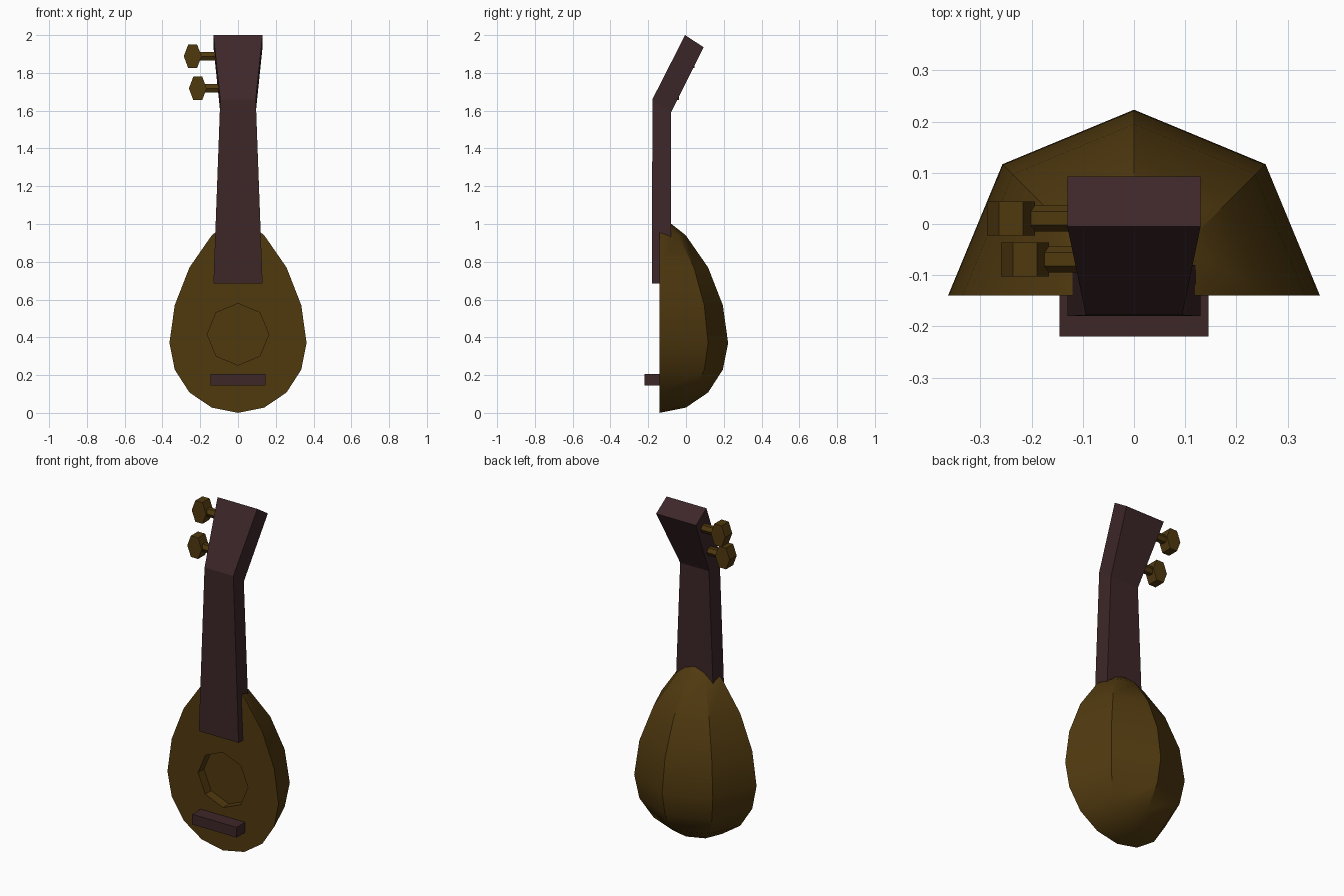
import bpy, bmesh, math
from mathutils import Matrix, Vector

if "Cube" in bpy.data.objects:
    bpy.data.objects.remove(bpy.data.objects["Cube"])


def material(name, rgb):
    m = bpy.data.materials.new(name)
    m.diffuse_color = (*rgb, 1)
    m.use_nodes = True
    m.node_tree.nodes["Principled BSDF"].inputs["Base Color"].default_value = m.diffuse_color
    return m


GOLD = material("golden brown wood", (0.080, 0.041, 0.0048))
DARK = material("dark red wood", (0.047, 0.020, 0.022))


def finish(bm, name, mat):
    bmesh.ops.recalc_face_normals(bm, faces=bm.faces[:])
    me = bpy.data.meshes.new(name)
    bm.to_mesh(me)
    bm.free()
    me.materials.append(mat)
    ob = bpy.data.objects.new(name, me)
    bpy.context.collection.objects.link(ob)
    return ob


def prism(name, points, offset, mat):
    """Closed polygon swept along an offset vector."""
    bm = bmesh.new()
    face = bm.faces.new([bm.verts.new(p) for p in points])
    new = bmesh.ops.extrude_face_region(bm, geom=[face], use_keep_orig=True)["geom"]
    bmesh.ops.translate(bm, vec=offset, verts=[v for v in new if isinstance(v, bmesh.types.BMVert)])
    return finish(bm, name, mat)


# Bowl body: pear profile spun half a turn behind the flat soundboard
FRONT = -0.14
profile = [(0, 0), (0.139, 0.028), (0.257, 0.108), (0.335, 0.229), (0.363, 0.37),
           (0.335, 0.57), (0.257, 0.77), (0.139, 0.94), (0, 1.05)]
bm = bmesh.new()
vs = [bm.verts.new((r, FRONT, z)) for r, z in profile]
es = [bm.edges.new(pair) for pair in zip(vs, vs[1:])]
bmesh.ops.spin(bm, geom=vs + es, cent=(0, FRONT, 0), axis=(0, 0, 1),
               angle=math.pi, steps=4)
bmesh.ops.remove_doubles(bm, verts=bm.verts[:], dist=0.001)
bmesh.ops.holes_fill(bm, edges=[e for e in bm.edges if e.is_boundary], sides=0)
body = finish(bm, "body", GOLD)

# Octagonal sound hole, recessed into the soundboard
ring = [(0.163 * math.cos(i * math.pi / 4), FRONT - 0.05,
         0.416 + 0.163 * math.sin(i * math.pi / 4)) for i in range(8)]
cutter = prism("sound_hole_cutter", ring, Vector((0, 0.105, 0)), GOLD)
cutter.hide_render = True
mod = body.modifiers.new("sound hole", 'BOOLEAN')
mod.operation, mod.solver, mod.object = 'DIFFERENCE', 'EXACT', cutter
bpy.context.view_layer.objects.active = body
body.select_set(True)
bpy.ops.object.modifier_apply(modifier=mod.name)
bpy.data.objects.remove(cutter)
bpy.ops.object.shade_smooth_by_angle(angle=math.radians(30))

# Neck and bent-back head: loft through (half width, front y z, back y z)
stations = [(0.13, -0.18, 0.685, -0.08, 0.685),
            (0.094, -0.178, 1.66, -0.08, 1.59),
            (0.13, -0.005, 2.0, 0.093, 1.936)]
bm = bmesh.new()
rings = [[bm.verts.new(p) for p in ((-w, yf, zf), (w, yf, zf), (w, yb, zb), (-w, yb, zb))]
         for w, yf, zf, yb, zb in stations]
for a, b in zip(rings, rings[1:]):
    for i in range(4):
        j = (i + 1) % 4
        bm.faces.new((a[i], a[j], b[j], b[i]))
bm.faces.new(rings[0])
bm.faces.new(rings[-1])
finish(bm, "neck", DARK)

# Bridge
prism("bridge", [(-0.145, -0.22, 0.145), (0.145, -0.22, 0.145),
                 (0.145, -0.22, 0.205), (-0.145, -0.22, 0.205)],
      Vector((0, 0.09, 0)), DARK)

# Tuning pegs: hexagonal knob on a hexagonal shaft, left side only
HEX = [i * math.pi / 3 for i in range(6)]
for n, (x, y, z) in enumerate([(-0.24, 0.011, 1.888), (-0.213, -0.069, 1.718)], 1):
    prism(f"peg_knob_{n}", [(x + 0.047 * math.cos(a), y - 0.033, z + 0.072 * math.sin(a))
                            for a in HEX], Vector((0, 0.066, 0)), GOLD)
    prism(f"peg_shaft_{n}", [(x, y + 0.026 * math.cos(a), z + 0.026 * math.sin(a))
                             for a in HEX], Vector((0.15, 0, 0)), GOLD)
